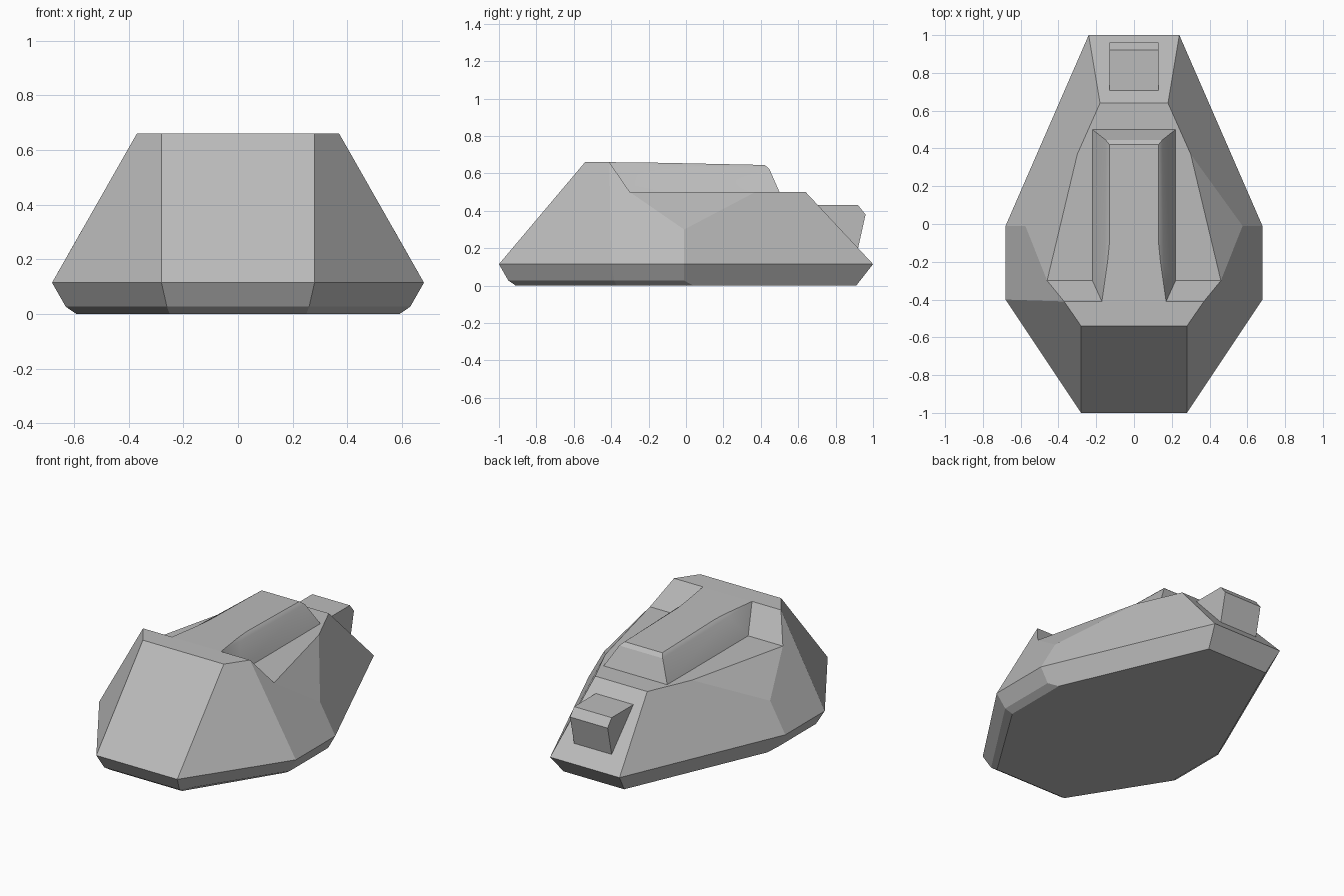
import bpy
import bmesh
import math

cube = bpy.data.objects.get("Cube")
if cube:
    bpy.data.objects.remove(cube, do_unlink=True)

grey = bpy.data.materials.new("armour_grey")
grey.use_nodes = True
colour = (0.5, 0.5, 0.5, 1)
grey.diffuse_color = colour
grey.node_tree.nodes["Principled BSDF"].inputs["Base Color"].default_value = colour


def flip(p):
    return (-p[0], p[1], p[2])


def build(name, centre, sides, smooth=False):
    """Centre chains close across the middle; side faces are mirrored."""
    bm = bmesh.new()
    faces = [chain + [flip(p) for p in reversed(chain)] for chain in centre]
    for face in sides:
        faces += [face, [flip(p) for p in reversed(face)]]
    for face in faces:
        bm.faces.new([bm.verts.new(p) for p in face])
    bmesh.ops.remove_doubles(bm, verts=bm.verts, dist=0.0005)
    bmesh.ops.recalc_face_normals(bm, faces=bm.faces)
    mesh = bpy.data.meshes.new(name)
    bm.to_mesh(mesh)
    bm.free()
    mesh.materials.append(grey)
    ob = bpy.data.objects.new(name, mesh)
    bpy.context.collection.objects.link(ob)
    if smooth:
        bpy.ops.object.select_all(action="DESELECT")
        ob.select_set(True)
        bpy.context.view_layer.objects.active = ob
        bpy.ops.object.shade_smooth_by_angle(angle=math.radians(25))
    return ob


# Waist ring, from nose to tail
waist = [(0.28, -1, 0.115), (0.68, -0.4, 0.115), (0.68, -0.01, 0.115), (0.24, 1, 0.115)]
nose, cheek, flank, tail = waist

# Lower skirt with a second small bevel around the front half
mid = [(0.26, -0.95, 0.027), (0.63, -0.385, 0.027), (0.63, -0.01, 0.027)]
base = [(0.25, -0.91, 0), (0.59, -0.37, 0), (0.59, 0.04, 0), (0.21, 0.91, 0)]
skirt_sides = [[waist[i], waist[i + 1], mid[i + 1], mid[i]] for i in range(2)]
skirt_sides += [[mid[i], mid[i + 1], base[i + 1], base[i]] for i in range(2)]
skirt_sides += [[flank, tail, base[3], base[2], mid[2]]]
build("lower_skirt",
      [[nose, mid[0]], [mid[0], base[0]], base, [tail, base[3]]], skirt_sides)

# Upper hull with sunken side decks
roof_front, roof_corner = (0.28, -0.54, 0.66), (0.37, -0.41, 0.66)
spine_front, spine_foot = (0.17, -0.41, 0.66), (0.22, -0.3, 0.5)
spine_heel = (0.22, 0.5, 0.5)
deck_front, deck_side, deck_rear = (0.46, -0.3, 0.5), (0.3, 0.37, 0.5), (0.18, 0.64, 0.5)
shoulder = (0.575, -0.01, 0.3)
build("upper_hull",
      [[nose, roof_front],
       [roof_front, roof_corner, spine_front],
       [spine_heel, deck_side, deck_rear],
       [deck_rear, tail]],
      [[nose, cheek, roof_corner, roof_front],
       [cheek, flank, shoulder, deck_front, roof_corner],
       [shoulder, deck_side, deck_front],
       [flank, tail, deck_rear, deck_side, shoulder],
       [roof_corner, deck_front, spine_foot, spine_front],
       [deck_front, deck_side, spine_heel, spine_foot]])

# Raised central spine with softened upper edges
top = [spine_front, (0.14, -0.2, 0.658), (0.13, -0.1, 0.656), (0.13, 0.42, 0.645)]
rim_front, rim_rear = (0.155, -0.2, 0.64), (0.15, 0.445, 0.625)
build("roof_spine",
      [top, [top[3], rim_rear], [rim_rear, spine_heel]],
      [[spine_front, rim_front, top[1]],
       [top[1], rim_front, rim_rear, top[3], top[2]],
       [spine_front, spine_foot, rim_front],
       [spine_foot, spine_heel, rim_rear, rim_front]], smooth=True)

# Box on the rear slope
profile = [(0.70, 0.43), (0.92, 0.43), (0.96, 0.38), (0.92, 0.2), (0.78, 0.25)]
ring = [(0.13, y, z) for y, z in profile]
build("rear_box", [[ring[i - 1], ring[i]] for i in range(len(ring))], [ring])
